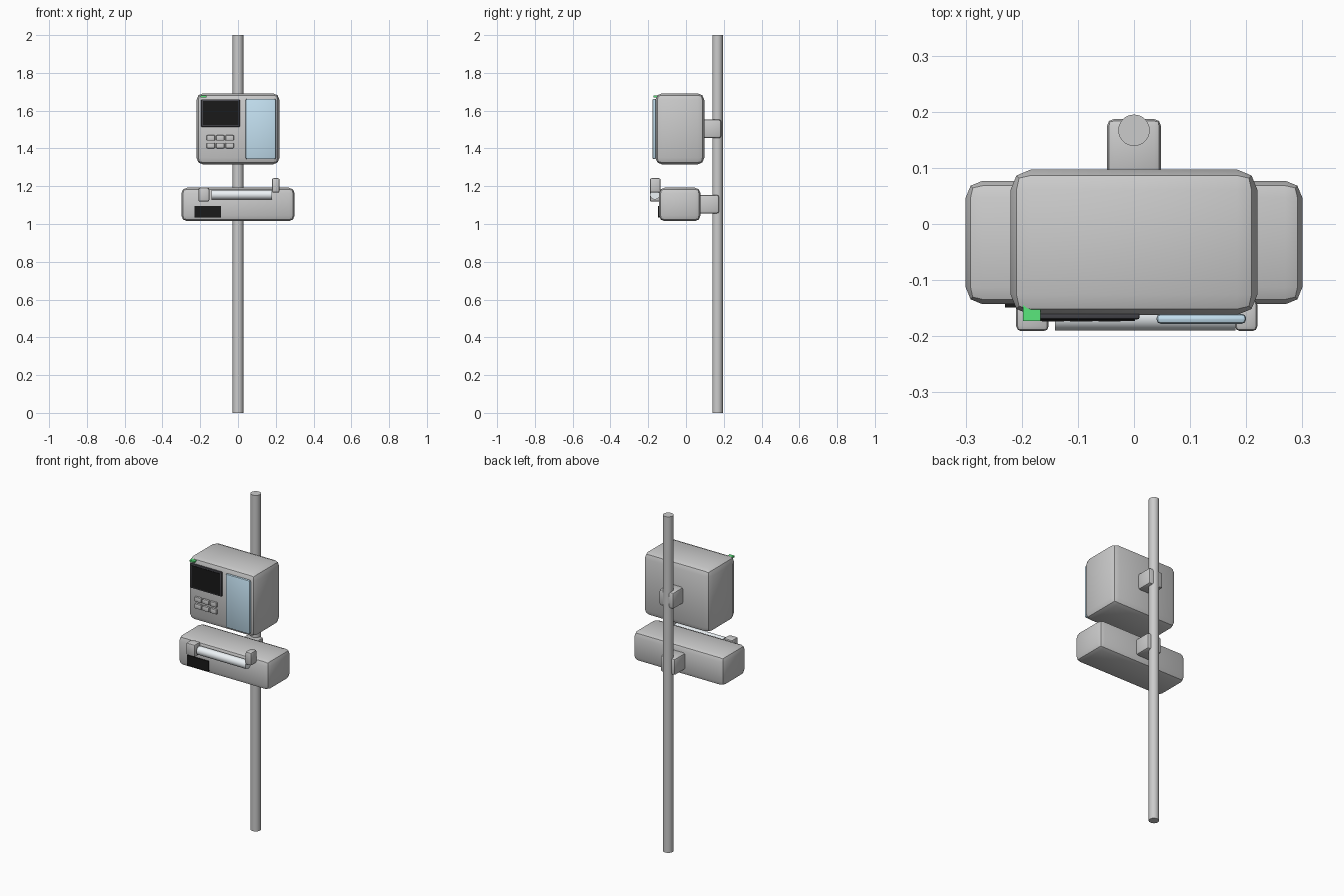
import bpy, math

if "Cube" in bpy.data.objects:
    bpy.data.objects.remove(bpy.data.objects["Cube"])


def material(name, color):
    m = bpy.data.materials.new(name)
    m.diffuse_color = (*color, 1)
    m.use_nodes = True
    m.node_tree.nodes["Principled BSDF"].inputs["Base Color"].default_value = m.diffuse_color
    return m


BLACK = material("black_glass", (0.01, 0.01, 0.01))
DARK = material("dark_bezel", (0.06, 0.06, 0.07))
BLUE = material("pale_blue", (0.55, 0.75, 0.88))
GREEN = material("green_light", (0.1, 0.8, 0.2))
WHITE = material("clear_white", (0.85, 0.9, 0.93))


def finish(ob, name, mat):
    ob.name = name
    if mat:
        ob.data.materials.append(mat)
    bpy.ops.object.shade_smooth_by_angle(angle=math.radians(30))
    return ob


def box(name, x, y, z, bevel=0, mat=None):
    """Box from (min, max) ranges, with a two-step rounded bevel."""
    lo, hi = zip(x, y, z)
    bpy.ops.mesh.primitive_cube_add(size=1, location=[(a + b) / 2 for a, b in zip(lo, hi)])
    ob = bpy.context.object
    ob.scale = [b - a for a, b in zip(lo, hi)]
    bpy.ops.object.transform_apply(location=False, rotation=False, scale=True)
    if bevel:
        mod = ob.modifiers.new("Bevel", 'BEVEL')
        mod.width, mod.segments = bevel, 2
        bpy.ops.object.modifier_apply(modifier=mod.name)
    return finish(ob, name, mat)


def rod(name, radius, length, location, rotation=(0, 0, 0), mat=None):
    bpy.ops.mesh.primitive_cylinder_add(vertices=32, radius=radius, depth=length,
                                        location=location, rotation=rotation)
    return finish(bpy.context.object, name, mat)


# Pole and the two clamps
rod("pole", 0.028, 2, (0, 0.167, 1))
box("upper_clamp", (-0.048, 0.048), (0.085, 0.187), (1.455, 1.553), 0.012)
box("lower_clamp", (-0.048, 0.048), (0.065, 0.175), (1.056, 1.154), 0.012)

# Upper infusion pump
box("upper_pump_body", (-0.22, 0.22), (-0.162, 0.097), (1.315, 1.692), 0.036)
box("screen_bezel", (-0.195, 0.01), (-0.17, -0.155), (1.514, 1.66), 0.004, DARK)
box("screen", (-0.186, 0.002), (-0.173, -0.165), (1.523, 1.651), 0, BLACK)
box("pump_door", (0.04, 0.2), (-0.178, -0.16), (1.343, 1.663), 0.008, BLUE)
box("status_light", (-0.198, -0.167), (-0.173, -0.165 + 0.03), (1.67, 1.68), 0, GREEN)
for row in range(2):
    for col in range(3):
        cx, cz = -0.144 + 0.05 * col, 1.456 - 0.041 * row
        box("button", (cx - 0.022, cx + 0.022), (-0.174, -0.158),
            (cz - 0.014, cz + 0.014), 0.004)

# Lower syringe pump
box("lower_pump_body", (-0.30, 0.30), (-0.143, 0.077), (1.015, 1.192), 0.03)
box("small_display", (-0.23, -0.09), (-0.149, -0.135), (1.035, 1.096), 0, BLACK)
box("barrel_holder", (-0.21, -0.152), (-0.191, -0.135), (1.118, 1.192), 0.009)
box("plunger_driver", (0.18, 0.22), (-0.191, -0.135), (1.166, 1.243), 0.009)
rod("syringe_barrel", 0.025, 0.322, (0.02, -0.165, 1.155), (0, math.pi / 2, 0), WHITE)
